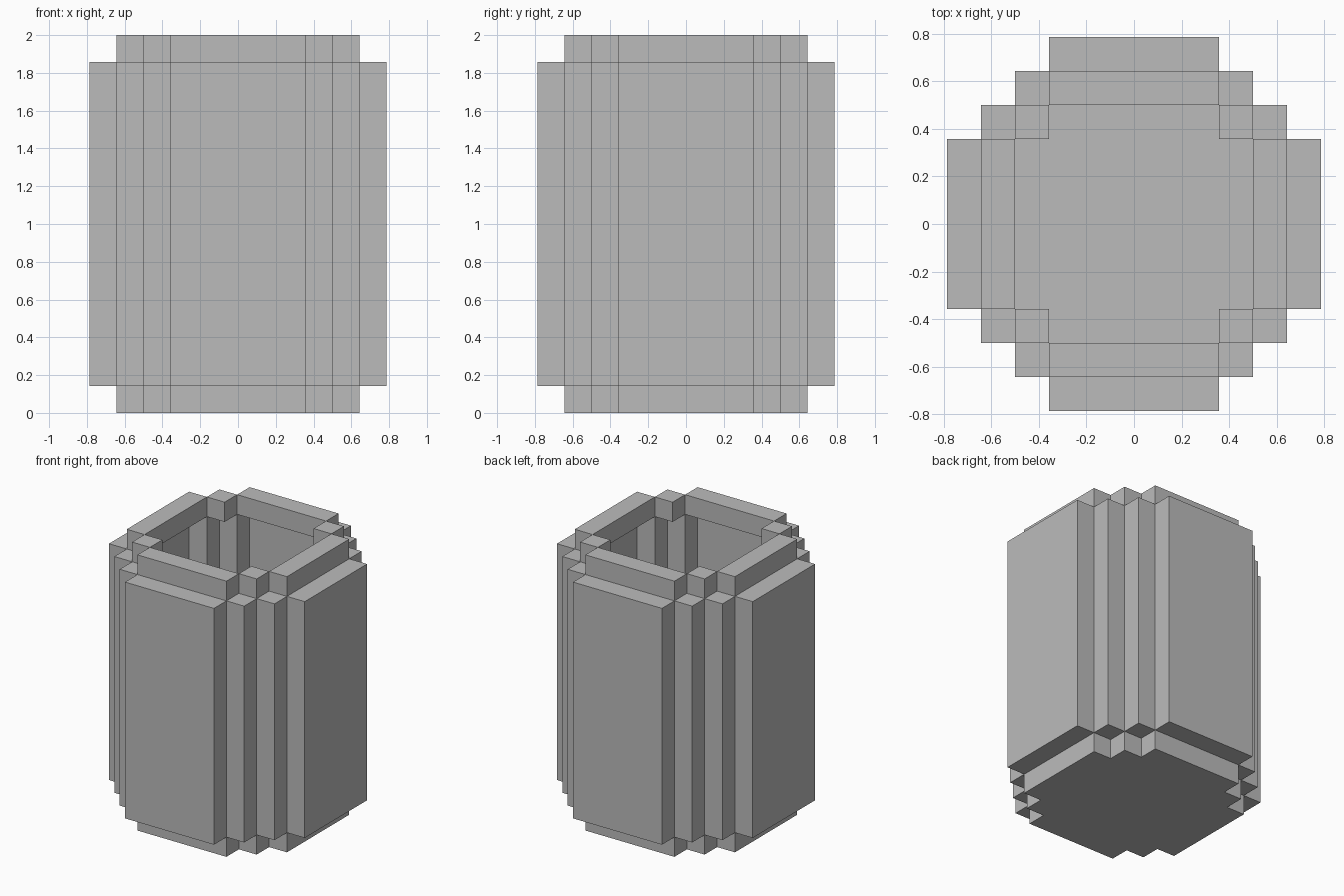
import bpy
import bmesh
from math import pi
from mathutils import Matrix

U = 1 / 7  # edge length of one block; all sizes below are in blocks

cube = bpy.data.objects.get("Cube")
if cube:
    bpy.data.objects.remove(cube, do_unlink=True)

grey = bpy.data.materials.new("plain grey")
grey.use_nodes = True
colour = (0.5, 0.5, 0.5, 1)
grey.diffuse_color = colour
grey.node_tree.nodes["Principled BSDF"].inputs["Base Color"].default_value = colour


def finish(name, bm):
    bmesh.ops.recalc_face_normals(bm, faces=bm.faces)
    bmesh.ops.scale(bm, vec=(U, U, U), verts=bm.verts)
    mesh = bpy.data.meshes.new(name)
    bm.to_mesh(mesh)
    bm.free()
    mesh.materials.append(grey)
    bpy.context.collection.objects.link(bpy.data.objects.new(name, mesh))


def block_ring(name, blocks, z0, z1):
    """Repeat blocks (x, y, width in x, width in y) around the four sides."""
    bm = bmesh.new()
    for quarter in range(4):
        turn = Matrix.Rotation(quarter * pi / 2, 4, "Z")
        for x, y, wx, wy in blocks:
            place = Matrix.Translation((x, y, (z0 + z1) / 2))
            size = Matrix.Diagonal((wx, wy, z1 - z0, 1))
            bmesh.ops.create_cube(bm, size=1, matrix=turn @ place @ size)
    finish(name, bm)


def stepped_slab(name, corner, z0, z1):
    """Extrude an outline made from one stepped corner turned four times."""
    bm = bmesh.new()
    verts = []
    for quarter in range(4):
        turn = Matrix.Rotation(quarter * pi / 2, 4, "Z")
        for x, y in corner:
            vert = bm.verts.new((x, y, z0))
            vert.co = turn @ vert.co
            verts.append(vert)
    face = bm.faces.new(verts)
    result = bmesh.ops.extrude_face_region(bm, geom=[face], use_keep_orig=True)
    top = [g for g in result["geom"] if isinstance(g, bmesh.types.BMVert)]
    bmesh.ops.translate(bm, verts=top, vec=(0, 0, z1 - z0))
    finish(name, bm)


# Solid floor
stepped_slab("base", [(4.5, 2.5), (3.5, 2.5), (3.5, 3.5), (2.5, 3.5), (2.5, 4.5)], 0, 1)

# Hollow body: a wide panel per side and two posts per corner
block_ring("body_wall", [(5, 0, 1, 5), (4, 3, 1, 1), (3, 4, 1, 1)], 1, 13)

# Inset rim: a bar per side and one block per corner
block_ring("top_rim", [(4, 0, 1, 5), (3, 3, 1, 1)], 13, 14)
